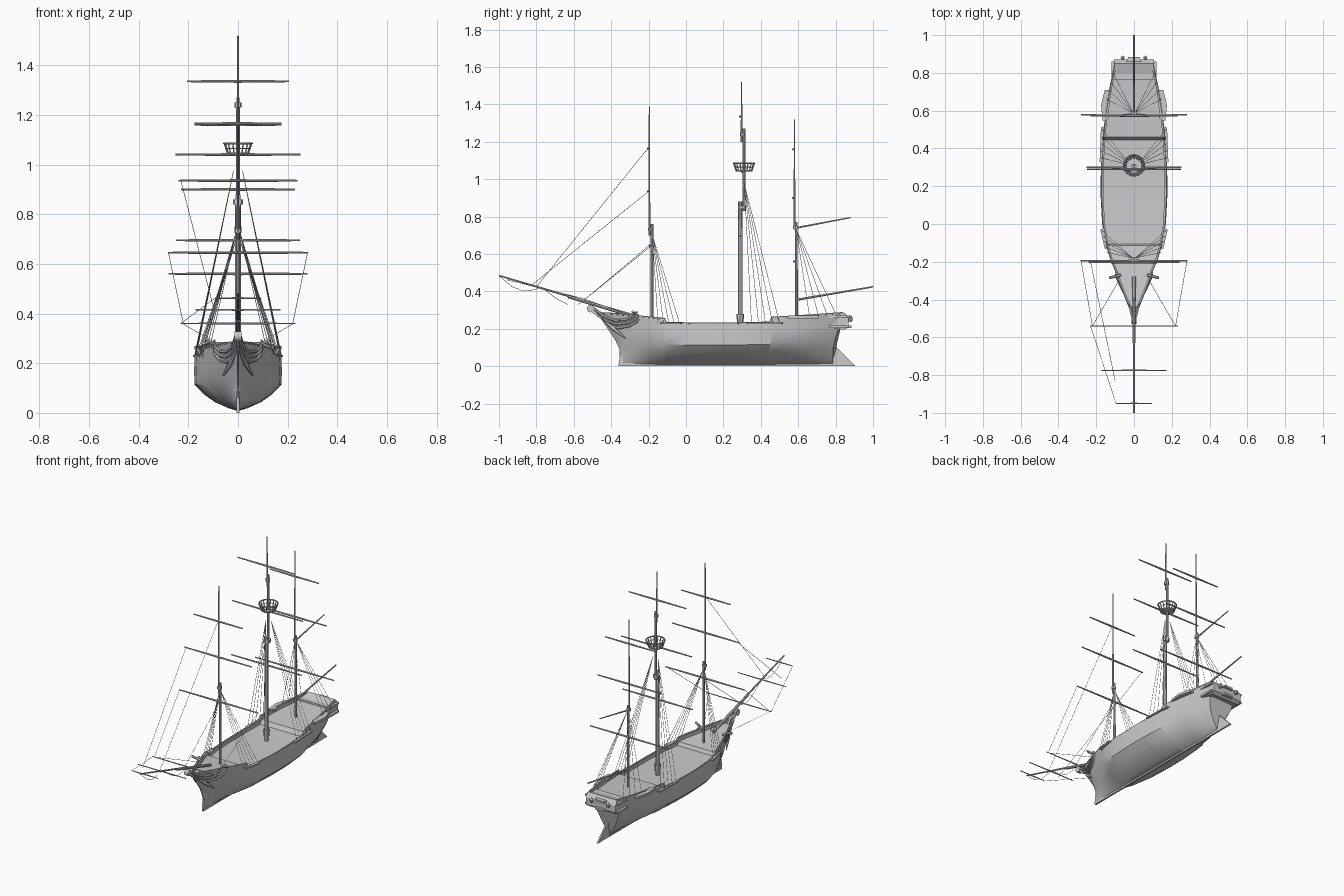
import bpy, bmesh, math
from mathutils import Vector

if "Cube" in bpy.data.objects:
    bpy.data.objects.remove(bpy.data.objects["Cube"])

def make(name, verts, faces, smooth=False):
    me = bpy.data.meshes.new(name)
    me.from_pydata(verts, [], faces)
    bm = bmesh.new(); bm.from_mesh(me)
    bmesh.ops.remove_doubles(bm, verts=bm.verts, dist=0.0002)
    bmesh.ops.recalc_face_normals(bm, faces=bm.faces)
    bm.to_mesh(me); bm.free()
    ob = bpy.data.objects.new(name, me)
    bpy.context.collection.objects.link(ob)
    if smooth:
        bpy.ops.object.select_all(action='DESELECT')
        ob.select_set(True)
        bpy.context.view_layer.objects.active = ob
        bpy.ops.object.shade_smooth_by_angle(angle=math.radians(35))
    return ob

def tubes(name, paths, n=8):
    """Many tapered tubes in one object; each path is a list of (point, radius)."""
    V, F = [], []
    for path in paths:
        pts = [Vector(p) for p, r in path]
        base = len(V)
        for i, (p, r) in enumerate(path):
            d = (pts[min(i + 1, len(pts) - 1)] - pts[max(i - 1, 0)]).normalized()
            u = d.cross(Vector((1, 0, 0)) if abs(d.x) < .9 else Vector((0, 0, 1))).normalized()
            v = d.cross(u)
            V += [pts[i] + r * (math.cos(a) * u + math.sin(a) * v)
                  for a in (2 * math.pi * k / n for k in range(n))]
        for i in range(len(path) - 1):
            a = base + i * n
            F += [(a + k, a + (k + 1) % n, a + n + (k + 1) % n, a + n + k) for k in range(n)]
        F += [tuple(range(base, base + n)), tuple(range(len(V) - n, len(V)))]
    return make(name, V, F, True)

def prism(name, pts, axis, lo, hi, both=False):
    """Extrude a flat outline along x or z, optionally mirrored in x."""
    V, F, n = [], [], len(pts)
    for s in ((1, -1) if both else (1,)):
        b = len(V)
        for h in (lo, hi):
            V += [(s * h, p, q) if axis == 'x' else (s * p, q, h) for p, q in pts]
        F += [tuple(range(b, b + n)), tuple(range(b + n, b + 2 * n))]
        F += [(b + k, b + (k + 1) % n, b + n + (k + 1) % n, b + n + k) for k in range(n)]
    return make(name, V, F)

def flip(p):
    return (-p[0], p[1], p[2])

# Hull: lofted stations (y low, y high, half width, top z, fullness)
stations = [(-.355, -.475, .003, .285, 0), (-.348, -.41, .04, .282, 0), (-.325, -.33, .072, .275, .15),
            (-.25, -.25, .10, .267, .45), (-.18, -.18, .128, .26, .7), (-.115, -.115, .146, .254, .85),
            (-.105, -.105, .148, .232, .87), (0, 0, .167, .23, 1), (.15, .15, .175, .228, 1),
            (.3, .3, .174, .23, 1), (.445, .445, .166, .234, .95), (.46, .46, .165, .26, .93),
            (.6, .6, .15, .268, .8), (.7, .72, .13, .276, .6), (.785, .84, .105, .285, .35)]
heights = [0, .05, .16, .3, .48, .72, 1]
full = [0, .22, .53, .78, 1, 1.01, 1]
fine = [0, .05, .14, .3, .52, .8, 1]
rings = []
for yb, yt, w, zt, f in stations:
    side = []
    for h, a, b in zip(heights, full, fine):
        y = yb + (yt - yb) * max(0, (h - .35) / .65)
        side.append((w * (a * f + b * (1 - f)), y, .008 + (zt - .008) * h))
    inner = max(w - .013, w * .5)
    side += [(inner, yt, zt), (inner, yt, zt - .022)]
    rings.append(side + [flip(p) for p in side[:0:-1]])
n = len(rings[0])
V = [p for r in rings for p in r]
F = [(i * n + k, i * n + (k + 1) % n, (i + 1) * n + (k + 1) % n, (i + 1) * n + k)
     for i in range(len(rings) - 1) for k in range(n)]
F.append(tuple(range(len(V) - n, len(V))))
make("hull", V, F, True)

# Rails capping the bulwarks
rail = [((w - .004, yt, zt), .005) for yb, yt, w, zt, f in stations]
tubes("bulwark_rails", [rail, [(flip(p), r) for p, r in rail]], 6)

# Keel, stem and rudder
prism("keel", [(-.36, 0), (.785, 0), (.785, .016), (-.36, .016)], 'x', -.006, .006)
prism("stem", [(-.36, 0), (-.34, 0), (-.33, .12), (-.38, .2), (-.45, .29), (-.51, .31),
               (-.50, .285), (-.43, .235), (-.37, .165), (-.35, .11)], 'x', -.006, .006)
prism("rudder", [(.78, 0), (.905, 0), (.79, .115), (.78, .115)], 'x', -.005, .005)

# Beakhead: figurehead scroll, sweeping head rails and cheeks
beak = []
for k in range(3):
    d = .025 * k
    beak.append([((.006, -.50 + d, .315 - d), .007), ((.022, -.44 + d * .6, .268 - d), .007),
                 ((.045, -.38 + d * .4, .245 - d * .8), .007), ((.075, -.32 + d * .3, .25 - d * .7), .007),
                 ((.092, -.28 + d * .3, .265 - d * .6), .006), ((.096, -.262 + d * .3, .292 - d * .6), .006)])
beak.append([((.006, -.45, .255), .005), ((.03, -.385, .20), .012), ((.06, -.325, .15), .003)])
tubes("head_rails", beak + [[(flip(p), r) for p, r in q] for q in beak], 6)
tubes("figurehead", [[((s * .014, -.51, .308), .02), ((-s * .014, -.51, .308), .02)] for s in (1,)], 12)
tubes("catheads", [[((s * .07, -.27, .272), .008), ((s * .13, -.285, .292), .007)] for s in (1, -1)], 6)

# Stern gallery, cornices and lanterns
prism("stern_gallery", [(.77, .205), (.85, .195), (.87, .21), (.87, .255), (.85, .285), (.77, .262)],
      'x', -.105, .105)
for i, z in enumerate((.205, .258)):
    prism("gallery_cornice_%d" % i, [(-.12, .765), (.12, .765), (.12, .86), (.04, .86), (.03, .885),
          (-.03, .885), (-.04, .86), (-.12, .86)], 'z', z, z + .012)
tubes("stern_lanterns", [[((s * .06, .865, .245), .003), ((s * .06, .88, .24), .004), ((s * .06, .88, .243), .011),
      ((s * .06, .88, .26), .011), ((s * .06, .88, .268), .003)] for s in (1, -1)], 8)

# Channels holding the shrouds
prism("mizzen_channels", [(.135, .56), (.165, .545), (.175, .63), (.155, .71), (.125, .71)],
      'z', .255, .27, True)
prism("fore_channels", [(.13, -.14), (.155, -.13), (.178, -.03), (.16, -.02)], 'z', .226, .234, True)
prism("main_channels", [(.168, .32), (.182, .33), (.175, .51), (.155, .52)], 'z', .226, .234, True)

# Masts in overlapping sections
def pole(y, z0, z1, r0, r1):
    return [((0, y, z0), r0), ((0, y, z1), r1)]
tubes("fore_mast", [pole(-.182, .22, .76, .008, .007), pole(-.196, .70, 1.39, .0055, .003),
                    pole(-.188, .725, .74, .014, .014)])
tubes("main_mast", [pole(.29, .20, .88, .013, .011), pole(.31, .83, 1.27, .008, .007),
                    pole(.297, 1.2, 1.52, .005, .003), pole(.29, .235, .28, .017, .021),
                    pole(.30, .84, .86, .02, .02), pole(.304, 1.23, 1.25, .014, .014)])
tubes("mizzen_mast", [pole(.59, .24, .77, .008, .007), pole(.58, .73, 1.32, .005, .003),
                      pole(.585, .735, .75, .014, .014)])

# Crow's nest: floor, hoops and slats
N, nest = 16, []
ang = [2 * math.pi * k / N for k in range(N + 1)]
def hoop(r, z):
    return [(r * math.sin(a), .31 + r * math.cos(a), z) for a in ang]
for r, z, t in ((.056, 1.085, .004), (.049, 1.065, .002), (.041, 1.045, .004)):
    nest.append([(p, t) for p in hoop(r, z)])
nest += [[(a, .003), (b, .003)] for a, b in zip(hoop(.041, 1.042)[:-1], hoop(.056, 1.087))]
tubes("crows_nest", nest + [pole(.31, 1.04, 1.046, .042, .042)], 6)

# Yards (y, z, half length)
def yard(y, z, L, r):
    return [((-L, y, z), r * .6), ((0, y, z), r), ((L, y, z), r * .6)]
yards = {"fore": [(-.195, .645, .282), (-.203, .935, .24), (-.203, 1.165, .175)],
         "main": [(.29, .695, .25), (.30, 1.04, .252), (.29, 1.335, .205)],
         "mizzen": [(.578, .56, .28), (.573, .90, .23), (.573, 1.16, .175)],
         "bowsprit": [(-.54, .36, .232), (-.775, .415, .172), (-.95, .462, .095)]}
for key, rows in yards.items():
    tubes(key + "_yards", [yard(y, z, L, .004 if key == "bowsprit" else .006) for y, z, L in rows])

# Bowsprit, gaff and boom
tubes("bowsprit", [[((0, -.28, .268), .010), ((0, -.63, .372), .008)],
                   [((0, -.55, .352), .006), ((0, -1, .485), .004)]])
tubes("gaff_and_boom", [[((0, .59, .74), .005), ((0, .88, .795), .003)],
                        [((0, .59, .355), .006), ((0, 1, .425), .004)]])

# Shrouds: top point, then foot positions from first to last
ropes = []
def shrouds(top, first, last, count):
    for i in range(count):
        foot = Vector(first).lerp(Vector(last), i / (count - 1))
        for g in (lambda p: p, flip):
            ropes.append([(g(top), .0012), (g(tuple(foot)), .0012)])
shrouds((.007, -.18, .70), (.145, -.15, .232), (.168, -.035, .232), 5)
shrouds((.018, .312, .975), (.175, .35, .232), (.168, .50, .232), 5)
shrouds((.007, .59, .73), (.145, .66, .27), (.11, .80, .28), 4)

# Stays, braces and the slack line below the bowsprit
def rope(*pts):
    ropes.append([(p, .0012) for p in pts])
rope((0, -.196, 1.175), (0, -.8, .425))
rope((-.23, -.2, .935), (-.10, -.83, .43))
rope((0, -.19, .64), (0, -.55, .35))
for s in (1, -1):
    rope((s * .28, -.197, .645), (s * .22, -.54, .358))
    rope((s * .22, -.54, .358), (s * .08, -.3, .275))
rope((-.23, -.54, .36), (-.095, -.95, .46))
rope((0, -.995, .48), (0, -.93, .425), (0, -.87, .402), (0, -.82, .408), (0, -.77, .42),
     (0, -.69, .36), (0, -.63, .33), (0, -.58, .33), (0, -.54, .35))
tubes("rigging", ropes, 4)
